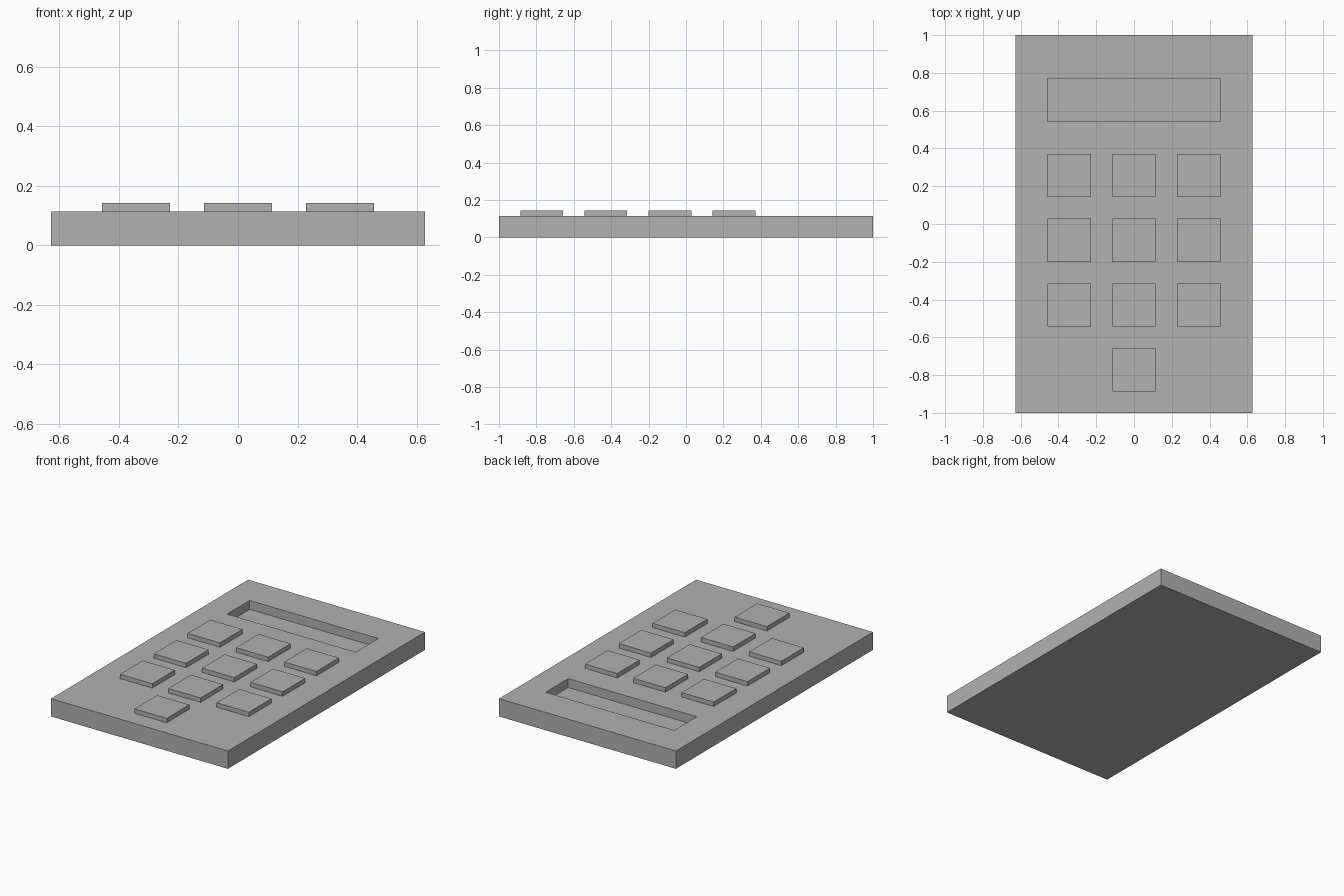
import bpy
import bmesh

cube = bpy.data.objects.get("Cube")
if cube:
    bpy.data.objects.remove(cube, do_unlink=True)

U = 1 / 35          # design unit: the body is 44 x 70 x 4 units
BODY_TOP = 4
KEY_SIZE = 8
KEY_PITCH = 12

grey = bpy.data.materials.new("plain_grey")
grey.use_nodes = True
colour = (0.445, 0.445, 0.445, 1)
grey.diffuse_color = colour
grey.node_tree.nodes["Principled BSDF"].inputs["Base Color"].default_value = colour


def box(name, centre, size):
    """Flat-shaded box, given in design units."""
    bm = bmesh.new()
    bmesh.ops.create_cube(bm, size=1)
    for v in bm.verts:
        v.co = [(v.co[i] * size[i] + centre[i]) * U for i in range(3)]
    mesh = bpy.data.meshes.new(name)
    bm.to_mesh(mesh)
    bm.free()
    mesh.materials.append(grey)
    obj = bpy.data.objects.new(name, mesh)
    bpy.context.collection.objects.link(obj)
    return obj


# Body slab with a recessed display window
body = box("body", (0, 0, BODY_TOP / 2), (44, 70, BODY_TOP))
cutter = box("display_cutter", (0, 23, BODY_TOP), (32, 8, 4))
cutter.hide_render = True
cutter.hide_viewport = True
cutter.display_type = 'WIRE'
recess = body.modifiers.new("display_recess", 'BOOLEAN')
recess.operation = 'DIFFERENCE'
recess.solver = 'EXACT'
recess.object = cutter

# Three rows of three keys, then a single key in the middle below
for row in range(4):
    y = 9 - row * KEY_PITCH
    for col in ((-1, 0, 1) if row < 3 else (0,)):
        side = {-1: "right", 0: "middle", 1: "left"}[col]
        box(f"key_row_{row + 1}_{side}", (col * KEY_PITCH, y, BODY_TOP + 0.5),
            (KEY_SIZE, KEY_SIZE, 1))
